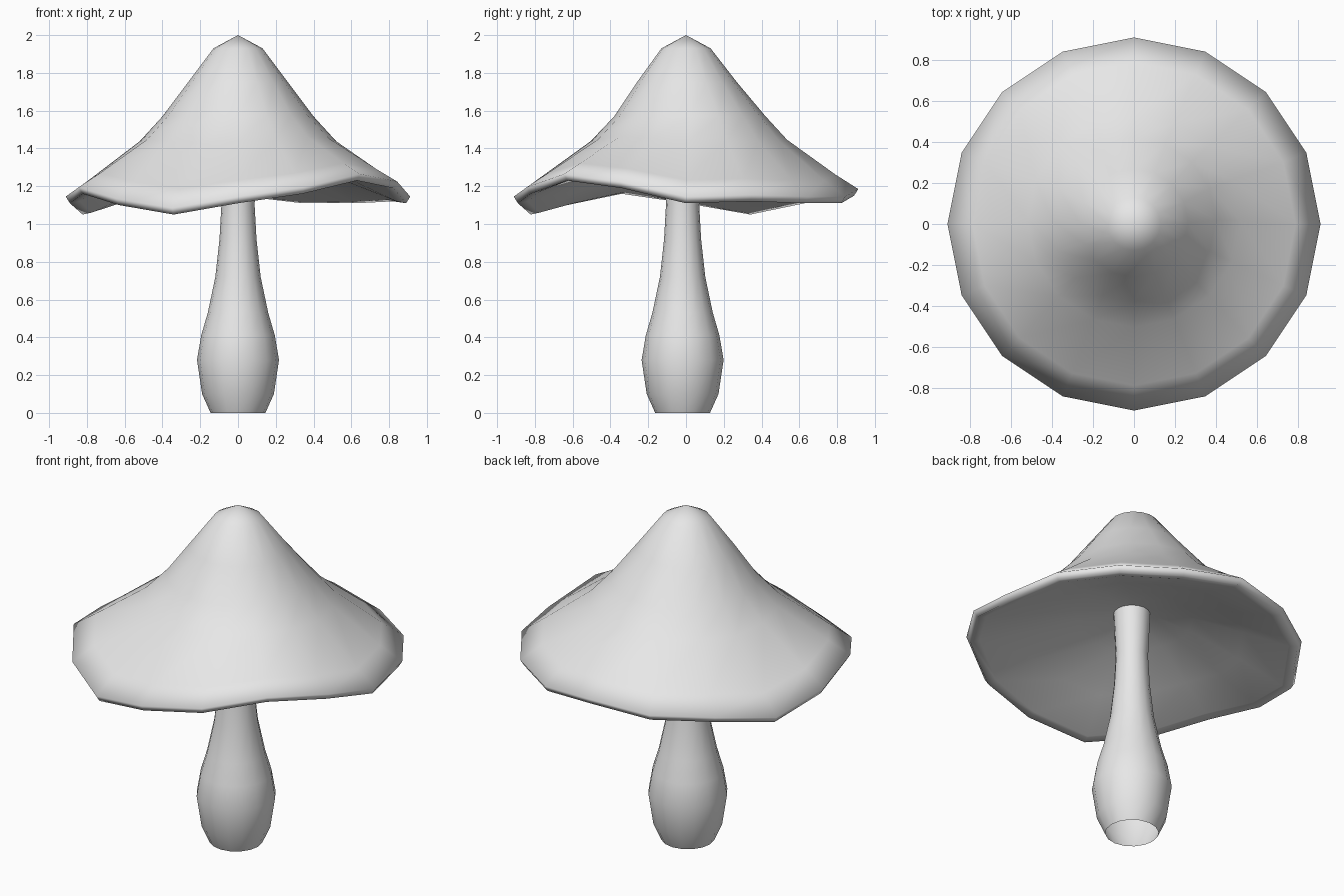
import bpy
import bmesh
from math import cos, sin, tau

cube = bpy.data.objects.get("Cube")
if cube:
    bpy.data.objects.remove(cube, do_unlink=True)

SIDES = 16

grey = bpy.data.materials.new("plain grey")
grey.use_nodes = True
grey.diffuse_color = (0.8, 0.8, 0.8, 1)
grey.node_tree.nodes["Principled BSDF"].inputs["Base Color"].default_value = (0.8, 0.8, 0.8, 1)


def lathe(name, rings, wave=None, top=None, bottom=None):
    """Join rings of (radius, height, wave amount, y shift); close the ends at given heights."""
    bm = bmesh.new()
    loops = []
    for radius, height, amount, shift in rings:
        loop = []
        for i in range(SIDES):
            a = tau * i / SIDES
            z = height + (amount * wave[i] if wave else 0)
            loop.append(bm.verts.new((radius * cos(a), radius * sin(a) + shift, z)))
        loops.append(loop)
    for low, high in zip(loops, loops[1:]):
        for i in range(SIDES):
            j = (i + 1) % SIDES
            bm.faces.new((low[i], low[j], high[j], high[i]))
    for loop, z in ((loops[0], bottom), (loops[-1], top)):
        if z is not None:
            tip = bm.verts.new((0, 0, z))
            for i in range(SIDES):
                bm.faces.new((loop[i], loop[(i + 1) % SIDES], tip))
    bmesh.ops.recalc_face_normals(bm, faces=bm.faces)
    for face in bm.faces:
        face.smooth = True
    mesh = bpy.data.meshes.new(name)
    bm.to_mesh(mesh)
    bm.free()
    mesh.materials.append(grey)
    obj = bpy.data.objects.new(name, mesh)
    bpy.context.collection.objects.link(obj)
    return obj


# Wavy brim heights, counter-clockwise from +x, relative to the mean brim
brim_wave = [-.01, 0, -.01, -.01, .03, 0, -.01, -.07,
             -.01, .04, -.02, -.07, -.01, .04, .11, .07]

# Cap: shallow underside, thin brim edge, bell-shaped top
lathe("cap", [
    (.10, 1.37, 0, 0),
    (.32, 1.32, .15, 0),
    (.60, 1.22, .5, 0),
    (.84, 1.13, 1, 0),
    (.89, 1.12, 1, 0),
    (.912, 1.155, 1, 0),
    (.79, 1.24, .75, 0),
    (.52, 1.44, .2, .015),
    (.40, 1.57, .05, .02),
    (.265, 1.75, 0, .005),
    (.13, 1.93, 0, 0),
], brim_wave, top=2.0, bottom=1.38)

# Stem: bulbous foot with an open base, flaring slightly under the cap
profile = [(.145, 0), (.19, .1), (.217, .28), (.195, .41), (.16, .53),
           (.12, .72), (.098, .92), (.088, 1.1), (.1, 1.37)]
lathe("stem", [(r, z, 0, -.018) for r, z in profile])
